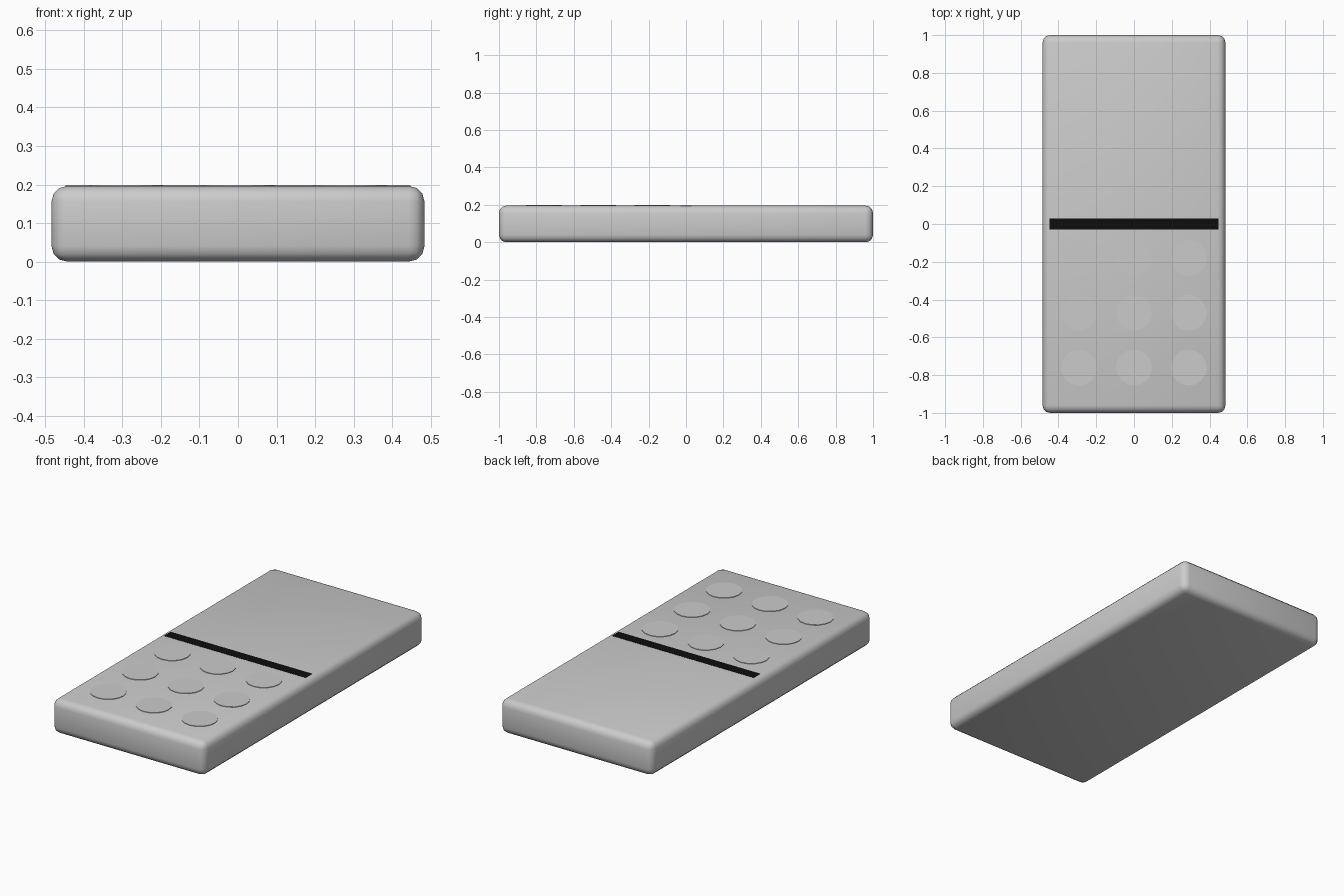
import bpy

if "Cube" in bpy.data.objects:
    bpy.data.objects.remove(bpy.data.objects["Cube"])

TOP = 0.196  # height of the tile's upper face

def box(name, size, centre):
    bpy.ops.mesh.primitive_cube_add(size=1, location=centre)
    ob = bpy.context.object
    ob.name = name
    ob.scale = size
    bpy.ops.object.transform_apply(location=False, rotation=False, scale=True)
    return ob

# Tile body with softly rounded edges
body = box("tile_body", (0.968, 2.0, TOP), (0, 0, TOP / 2))
bevel = body.modifiers.new("rounded_edges", 'BEVEL')
bevel.width = 0.04
bevel.segments = 3
bpy.ops.object.modifier_apply(modifier=bevel.name)
bpy.ops.object.shade_smooth_by_angle(angle=0.7)

# Black dividing bar across the middle
black = bpy.data.materials.new("black")
black.diffuse_color = (0.004, 0.004, 0.004, 1)
black.use_nodes = True
black.node_tree.nodes["Principled BSDF"].inputs["Base Color"].default_value = black.diffuse_color
bar = box("divider_bar", (0.896, 0.06, 0.01), (0, 0, TOP - 0.004))
bar.data.materials.append(black)

# Nine thin round pips on the front half
for row in range(3):
    for col in range(3):
        bpy.ops.mesh.primitive_cylinder_add(
            vertices=16, radius=0.095, depth=0.012,
            location=((col - 1) * 0.29, -0.18 - row * 0.29, TOP - 0.003))
        bpy.context.object.name = f"pip_{row}_{col}"
